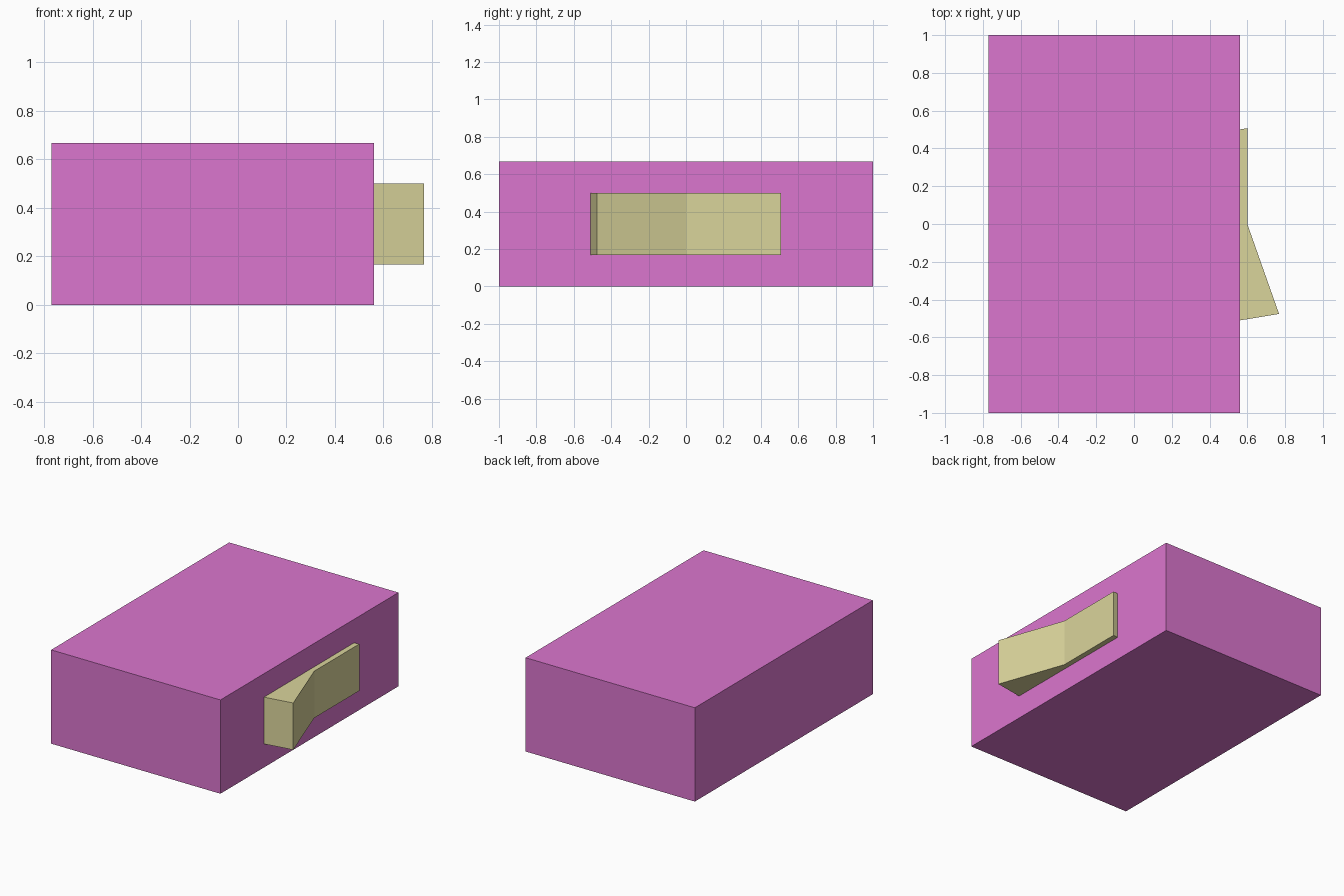
import bpy

if "Cube" in bpy.data.objects:
    bpy.data.objects.remove(bpy.data.objects["Cube"])


def prism(name, outline, z0, z1, color):
    """Extrude a counter-clockwise plan outline from z0 to z1."""
    n = len(outline)
    verts = [(x, y, z) for z in (z0, z1) for x, y in outline]
    faces = [tuple(reversed(range(n))), tuple(range(n, 2 * n))]
    faces += [(i, (i + 1) % n, n + (i + 1) % n, n + i) for i in range(n)]
    mesh = bpy.data.meshes.new(name)
    mesh.from_pydata(verts, [], faces)
    obj = bpy.data.objects.new(name, mesh)
    bpy.context.collection.objects.link(obj)
    mat = bpy.data.materials.new(name + "_material")
    mat.diffuse_color = color
    mat.use_nodes = True
    mat.node_tree.nodes["Principled BSDF"].inputs["Base Color"].default_value = mat.diffuse_color
    mesh.materials.append(mat)
    return obj


# Main box
prism("drawer_body", [(-0.77, -1), (0.562, -1), (0.562, 1), (-0.77, 1)],
      0, 0.667, (0.71, 0.18, 0.62, 1))

# Wedge-shaped handle, its root seated slightly inside the box
prism("wedge_handle", [(0.52, -0.517), (0.768, -0.476), (0.6, 0),
                       (0.6, 0.507), (0.52, 0.494)],
      0.167, 0.5, (0.70, 0.66, 0.33, 1))
